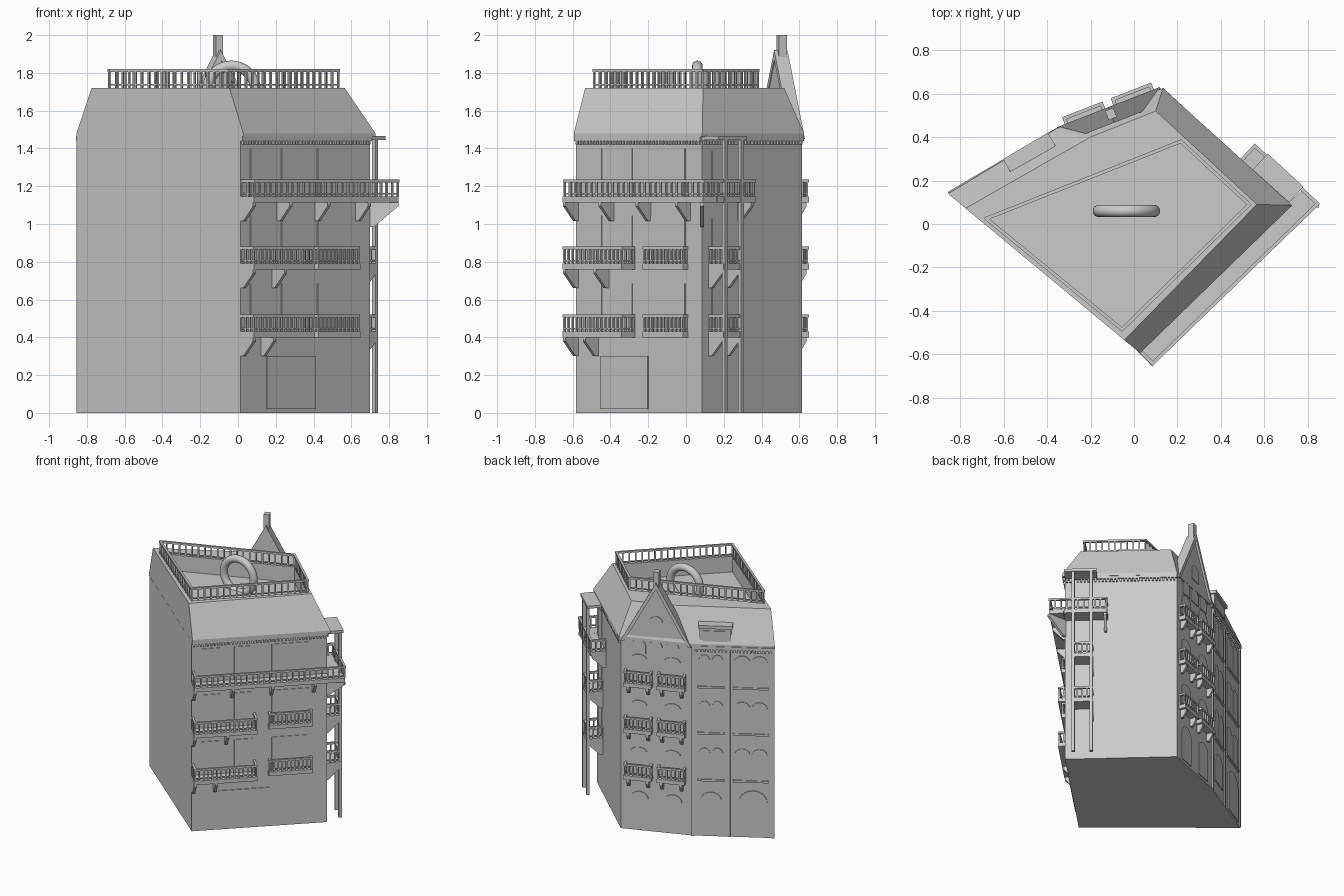
import bpy, bmesh, math
from mathutils import Vector

cube = bpy.data.objects.get("Cube")
if cube:
    bpy.data.objects.remove(cube)

stone = bpy.data.materials.new("grey stone")
stone.use_nodes = True
stone.diffuse_color = (0.6, 0.6, 0.6, 1)
stone.node_tree.nodes["Principled BSDF"].inputs["Base Color"].default_value = (0.6, 0.6, 0.6, 1)


class Wall:
    """Vertical plane: s runs along it, o points outward, z is up."""
    def __init__(self, a, b):
        self.a = Vector(a)
        run = Vector(b) - self.a
        self.length = run.length
        self.d = run.normalized()
        self.n = Vector((self.d.y, -self.d.x))

    def at(self, s, o, z):
        p = self.a + self.d * s + self.n * o
        return (p.x, p.y, z)


class Part:
    """Collects solids into one named object."""
    def __init__(self, name):
        self.name, self.bm = name, bmesh.new()

    def loft(self, low, high):
        a = [self.bm.verts.new(p) for p in low]
        b = [self.bm.verts.new(p) for p in high]
        self.bm.faces.new(a)
        self.bm.faces.new(b)
        for i in range(len(a)):
            j = (i + 1) % len(a)
            self.bm.faces.new((a[i], a[j], b[j], b[i]))

    def slab(self, wall, outline, o0, o1):
        self.loft([wall.at(s, o0, z) for s, z in outline],
                  [wall.at(s, o1, z) for s, z in outline])

    def box(self, wall, s0, s1, o0, o1, z0, z1):
        self.slab(wall, [(s0, z0), (s1, z0), (s1, z1), (s0, z1)], o0, o1)

    def bracket(self, wall, s, depth, z, drop, width=0.02):
        outline = [(0, z), (depth, z), (depth, z - 0.02), (0.02, z - drop), (0, z - drop)]
        self.loft([wall.at(s, o, h) for o, h in outline],
                  [wall.at(s + width, o, h) for o, h in outline])

    def rail(self, p, q, z, height=0.1, step=0.045):
        line = Wall(p[:2], q[:2])
        length = line.length
        count = max(1, round(length / step))
        for i in range(count + 1):
            s = length * i / count
            self.box(line, s - 0.005, s + 0.005, -0.005, 0.005, z, z + height)
        self.box(line, -0.006, length + 0.006, -0.008, 0.008, z + height - 0.014, z + height)
        self.box(line, 0, length, -0.004, 0.004, z + 0.012, z + 0.02)

    def balcony(self, wall, s0, s1, depth, z, step=0.03):
        self.box(wall, s0, s1, 0, depth, z, z + 0.03)
        e, o = 0.008, depth - 0.008
        pts = [wall.at(s0 + e, 0, 0), wall.at(s0 + e, o, 0),
               wall.at(s1 - e, o, 0), wall.at(s1 - e, 0, 0)]
        for p, q in zip(pts, pts[1:]):
            self.rail(p, q, z + 0.03, 0.09, step)

    def finish(self):
        bmesh.ops.recalc_face_normals(self.bm, faces=self.bm.faces)
        mesh = bpy.data.meshes.new(self.name)
        self.bm.to_mesh(mesh)
        self.bm.free()
        mesh.materials.append(stone)
        obj = bpy.data.objects.new(self.name, mesh)
        bpy.context.collection.objects.link(obj)


def arch(s0, s1, z0, z1, rise):
    mid, half = (s0 + s1) / 2, (s1 - s0) / 2
    curve = [(mid + half * math.cos(math.pi * i / 10), z1 - rise + rise * math.sin(math.pi * i / 10))
             for i in range(11)]
    return [(s0, z0), (s1, z0)] + curve


def ring(points, z):
    return [(x, y, z) for x, y in points]


# Plan corners, counter-clockwise: south, east, north, kink, west
S, E, N, K, W = (0.014, -0.583), (0.7, 0.085), (0.125, 0.615), (-0.35, 0.43), (-0.85, 0.135)
front, side, gable, back = Wall(S, E), Wall(E, N), Wall(N, K), Wall(K, W)
levels = [0.4, 0.76, 1.115]

# Main block
body = Part("main_block")
body.loft(ring([S, E, N, K, W], 0), ring([S, E, N, K, W], 1.46))
body.finish()

# Mansard roof with sunken terrace
roof = Part("mansard_roof")
upper = [(-0.045, -0.534), (0.565, 0.09), (0.1, 0.52), (-0.2, 0.4), (-0.775, 0.072)]
terrace = [(-0.055, -0.485), (0.53, 0.09), (0.215, 0.38), (-0.68, 0.025)]
eave = [(0.028, -0.594), (0.728, 0.086), (0.133, 0.625), (-0.355, 0.44), (-0.855, 0.14)]
rings = [[roof.bm.verts.new(p) for p in loop] for loop in
         (ring(eave, 1.46), ring(eave, 1.48), ring(upper, 1.72), ring(terrace, 1.72), ring(terrace, 1.6))]
for lo, hi in ((rings[0], rings[1]), (rings[1], rings[2]), (rings[3], rings[4])):
    for i in range(len(lo)):
        j = (i + 1) % len(lo)
        roof.bm.faces.new((lo[i], lo[j], hi[j], hi[i]))
u, t = rings[2], rings[3]
for i in range(2):
    roof.bm.faces.new((u[i], u[i + 1], t[i + 1], t[i]))
roof.bm.faces.new((u[2], u[3], u[4], t[3], t[2]))
roof.bm.faces.new((u[4], u[0], t[0], t[3]))
roof.bm.faces.new(rings[4])
roof.bm.faces.new(rings[0])
roof.finish()

# Terrace railing
terrace_rail = Part("terrace_railing")
for i in range(4):
    terrace_rail.rail(terrace[i], terrace[(i + 1) % 4], 1.72)
terrace_rail.finish()

# Cornice with dentils
cornice = Part("cornice")
for wall in (front, side, back):
    cornice.box(wall, 0, wall.length, 0, 0.014, 1.44, 1.465)
    for i in range(int(wall.length / 0.025)):
        s = 0.008 + i * 0.025
        cornice.box(wall, s, s + 0.012, 0, 0.012, 1.42, 1.44)
cornice.finish()

# Gable wall, coping and finial
top = Part("gable")
L, M = gable.length, gable.length / 2
top.slab(gable, [(0, 1.45), (L, 1.45), (M, 1.9)], -0.055, 0.002)
for end in (0, L):
    sign = 1 if end == 0 else -1
    top.slab(gable, [(end, 1.45), (M, 1.92), (M, 1.87), (end + sign * 0.026, 1.45)], -0.06, 0.016)
top.box(gable, M - 0.02, M + 0.02, -0.04, 0.005, 1.87, 2.0)
for s in (0.13, 0.25, 0.37):
    top.slab(gable, arch(s - 0.05, s + 0.05, 1.36, 1.47, 0.05), 0, 0.007)
top.slab(gable, arch(M - 0.05, M + 0.05, 1.54, 1.66, 0.05), 0, 0.008)
top.finish()

# Front balconies, with the top one wrapping round the corner
balconies = Part("front_balconies")
for z, second in zip(levels[:2], (0.15, 0.23)):
    balconies.balcony(front, 0, 0.45, 0.1, z)
    balconies.balcony(front, 0.54, 0.85, 0.035, z)
    for s in (0, second):
        balconies.bracket(front, s, 0.095, z, 0.1)
z = levels[2]
length = front.length
balconies.box(front, 0, length + 0.11, 0, 0.1, z, z + 0.03)
balconies.box(side, 0, 0.3, 0, 0.112, z, z + 0.03)
outer = [front.at(0.01, 0, 0), front.at(0.01, 0.092, 0), (0.845, 0.093),
         side.at(0.292, 0.104, 0), side.at(0.292, 0, 0)]
for p, q in zip(outer, outer[1:]):
    balconies.rail(p, q, z + 0.03, 0.09, 0.04)
for s in (0, 0.27, 0.55, 0.85):
    balconies.bracket(front, s, 0.095, z, 0.1)
balconies.bracket(side, 0.275, 0.1, z, 0.1)
balconies.bracket(Wall(E, (E[0], 1)), -0.01, 0.15, z, 0.13)
balconies.finish()

# Side balcony tower: posts, small balconies and cap
tower = Part("side_balcony_tower")
for s in (0.062, 0.188):
    tower.box(side, s - 0.011, s + 0.011, 0.095, 0.117, 0, 1.45)
for z in levels[:2]:
    tower.balcony(side, 0.05, 0.2, 0.11, z)
    for s in (0.05, 0.18):
        tower.bracket(side, s, 0.1, z, 0.1)
tower.box(side, 0.0, 0.225, 0, 0.118, 1.445, 1.465)
tower.finish()

# Gable balconies
gable_balconies = Part("gable_balconies")
for z in levels:
    for s in (0.03, 0.27):
        gable_balconies.balcony(gable, s, s + 0.2, 0.05, z)
        for k in (0.02, 0.16):
            gable_balconies.bracket(gable, s + k, 0.045, z, 0.06)
gable_balconies.finish()

# Dormer on the back slope
dormer = Part("dormer")
dormer.box(back, 0.055, 0.275, -0.09, 0.0, 1.47, 1.61)
dormer.box(back, 0.045, 0.285, -0.1, 0.015, 1.6, 1.625)
dormer.box(back, 0.08, 0.25, 0, 0.006, 1.5, 1.58)
dormer.finish()

# Doors and windows as thin plates
openings = Part("doors_and_windows")
for z in levels:
    for s0, s1 in ((0.07, 0.2), (0.3, 0.43), (0.565, 0.83)):
        openings.box(front, s0, s1, 0, 0.005, z, z + 0.285)
    openings.box(side, 0.075, 0.175, 0, 0.005, z, z + 0.27)
    for s in (0.07, 0.31):
        openings.slab(gable, arch(s, s + 0.12, z, z + 0.24, 0.04), 0, 0.006)
    for s0, s1 in ((0.05, 0.22), (0.3, 0.53)):
        mid = (s0 + s1) / 2
        for a, b in ((s0, mid - 0.006), (mid + 0.006, s1)):
            openings.slab(back, arch(a, b, z + 0.04, z + 0.28, 0.05), 0, 0.006)
        openings.box(back, s0 - 0.01, s1 + 0.01, 0, 0.012, z + 0.025, z + 0.04)
openings.box(front, 0.19, 0.55, 0, 0.006, 0.02, 0.3)
openings.slab(back, arch(0.33, 0.53, 0.02, 0.36, 0.09), 0, 0.008)
openings.slab(back, arch(0.06, 0.21, 0.1, 0.34, 0.07), 0, 0.006)
for s in (0.07, 0.31):
    openings.slab(gable, arch(s, s + 0.13, 0.02, 0.3, 0.06), 0, 0.006)
openings.finish()

# Pilasters on the back wall
pilasters = Part("back_pilasters")
for s in (0, 0.25, 0.56):
    pilasters.box(back, s, s + 0.02, 0, 0.009, 0, 1.44)
pilasters.finish()

# Ring sculpture on the terrace
bpy.ops.mesh.primitive_torus_add(location=(-0.035, 0.06, 1.71), rotation=(math.pi / 2, 0, 0),
                                 major_segments=48, minor_segments=16,
                                 major_radius=0.127, minor_radius=0.028)
sculpture = bpy.context.object
sculpture.name = "roof_ring"
sculpture.data.materials.append(stone)
bpy.ops.object.shade_smooth_by_angle()
